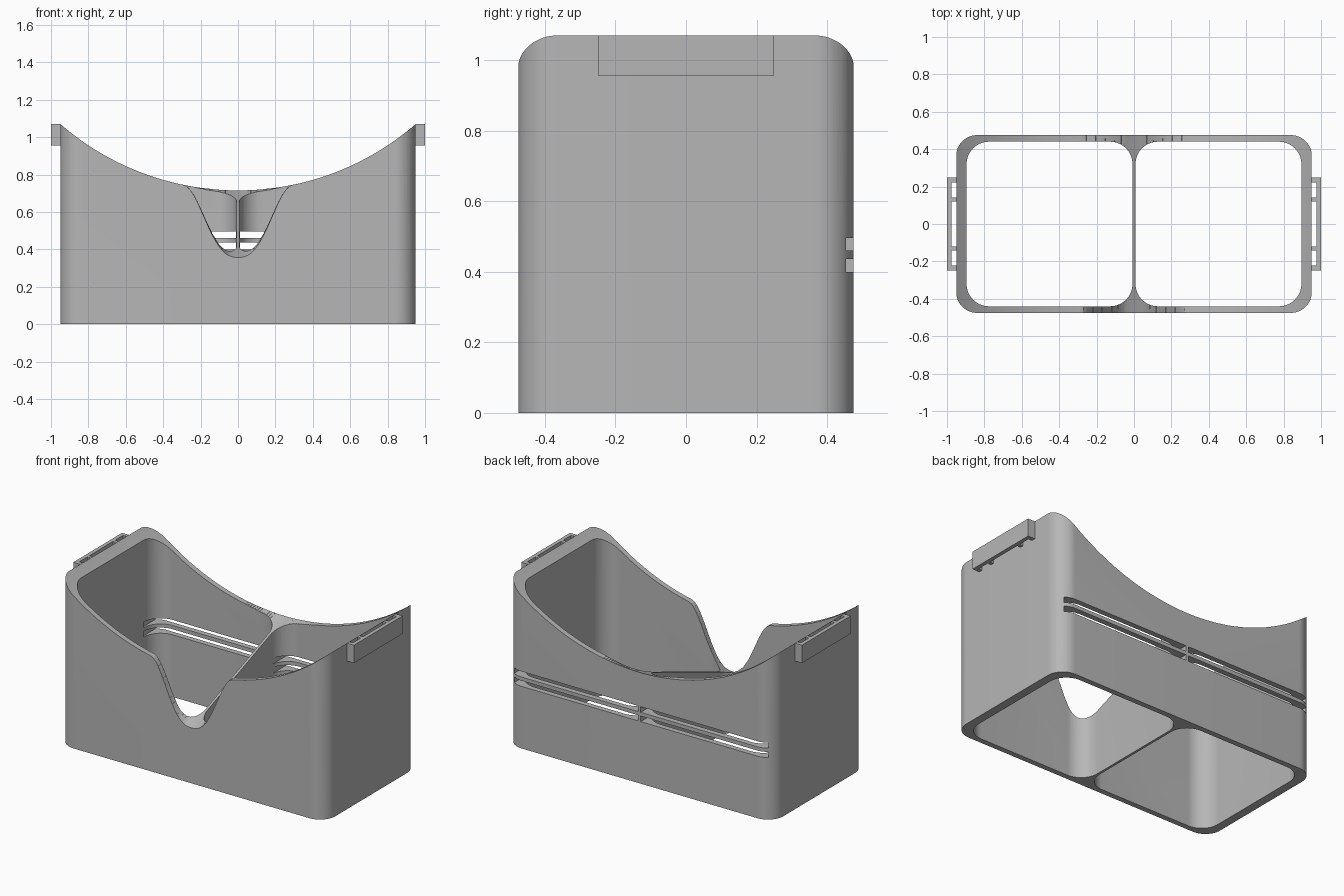
import bpy
import bmesh
import math

cube = bpy.data.objects.get("Cube")
if cube:
    bpy.data.objects.remove(cube, do_unlink=True)

HALF_X, HALF_Y, TOP = 0.95, 0.475, 1.07
DIP, NOTCH = 0.715, 0.357

grey = bpy.data.materials.new("plain grey")
grey.use_nodes = True
COLOUR = (0.47, 0.47, 0.47, 1)
grey.diffuse_color = COLOUR
grey.node_tree.nodes["Principled BSDF"].inputs["Base Color"].default_value = COLOUR


def make_object(name, bm):
    bmesh.ops.recalc_face_normals(bm, faces=bm.faces)
    mesh = bpy.data.meshes.new(name)
    bm.to_mesh(mesh)
    bm.free()
    mesh.materials.append(grey)
    obj = bpy.data.objects.new(name, mesh)
    bpy.context.collection.objects.link(obj)
    return obj


def rounded_prism(name, x0, x1, y0, y1, z0, z1, r, steps=16):
    """Upright prism with rounded corners."""
    bm = bmesh.new()
    centres = [(x1 - r, y1 - r), (x0 + r, y1 - r), (x0 + r, y0 + r), (x1 - r, y0 + r)]
    ring = []
    for q, (cx, cy) in enumerate(centres):
        for i in range(steps + 1):
            a = math.pi / 2 * (q + i / steps)
            ring.append(bm.verts.new((cx + r * math.cos(a), cy + r * math.sin(a), z0)))
    base = bm.faces.new(ring)
    up = bmesh.ops.extrude_face_region(bm, geom=[base])["geom"]
    bmesh.ops.translate(bm, vec=(0, 0, z1 - z0),
                        verts=[g for g in up if isinstance(g, bmesh.types.BMVert)])
    return make_object(name, bm)


def add_box(bm, x0, x1, y0, y1, z0, z1):
    verts = bmesh.ops.create_cube(bm, size=1)["verts"]
    bmesh.ops.scale(bm, vec=(x1 - x0, y1 - y0, z1 - z0), verts=verts)
    bmesh.ops.translate(bm, vec=((x0 + x1) / 2, (y0 + y1) / 2, (z0 + z1) / 2), verts=verts)


def rim_height(x, y):
    """Circular dip, with a bell-shaped notch that fades out towards the back."""
    sag = TOP - DIP
    radius = (HALF_X ** 2 + sag ** 2) / (2 * sag)
    arc = DIP + radius - math.sqrt(radius ** 2 - x ** 2)
    u = min(1, abs(x) / 0.29) ** 1.3
    bell = (DIP - NOTCH) * (0.5 + 0.5 * math.cos(math.pi * u))
    return arc - bell * (HALF_Y - y) / (2 * HALF_Y)


def rim_cutter():
    bm = bmesh.new()
    n, reach, lid = 120, 1.02, 1.6
    rows = []
    for i in range(n + 1):
        x = reach * (2 * i / n - 1)
        rows.append([bm.verts.new((x, y, z)) for y, z in (
            (-0.5, rim_height(x, -0.5)), (0.5, rim_height(x, 0.5)), (0.5, lid), (-0.5, lid))])
    for a, b in zip(rows, rows[1:]):
        for j in range(4):
            k = (j + 1) % 4
            bm.faces.new((a[j], a[k], b[k], b[j]))
    bm.faces.new(rows[0])
    bm.faces.new(rows[-1])
    bmesh.ops.triangulate(bm, faces=bm.faces)
    return make_object("rim_cutter", bm)


def cut(target, cutter):
    cutter.hide_render = True
    mod = target.modifiers.new("cut", "BOOLEAN")
    mod.operation = "DIFFERENCE"
    mod.solver = "EXACT"
    mod.object = cutter
    bpy.context.view_layer.objects.active = target
    bpy.ops.object.modifier_apply(modifier=mod.name)
    bpy.data.objects.remove(cutter, do_unlink=True)


# Body shell with two open cells
body = rounded_prism("body", -HALF_X, HALF_X, -HALF_Y, HALF_Y, 0, TOP + 0.05, 0.11)
for x0, x1 in ((0.008, 0.895), (-0.895, -0.008)):
    cut(body, rounded_prism("cell_cutter", x0, x1, -0.44, 0.44, -0.1, 1.3, 0.12))

# Curved rim and front notch
cut(body, rim_cutter())

# Two strap slots per cell through the back wall
slots = bmesh.new()
for x0, x1 in ((0.01, 0.905), (-0.905, -0.01)):
    for z0 in (0.40, 0.46):
        add_box(slots, x0, x1, 0.315, 0.55, z0, z0 + 0.036)
cut(body, make_object("slot_cutter", slots))

bpy.ops.object.select_all(action="DESELECT")
body.select_set(True)
bpy.context.view_layer.objects.active = body
bpy.ops.object.shade_smooth_by_angle(angle=math.radians(30))

# Side clips: an outer plate held off the wall by four ribs
for side, name in ((1, "left_clip"), (-1, "right_clip")):
    clip = bmesh.new()
    spans = [(0.975, 1.0, -0.248, 0.248)]
    for s in (1, -1):
        for near, far in ((0.12, 0.142), (0.222, 0.248)):
            spans.append((HALF_X, 0.975, *sorted((s * near, s * far))))
    for x0, x1, y0, y1 in spans:
        xa, xb = sorted((side * x0, side * x1))
        add_box(clip, xa, xb, y0, y1, 0.955, TOP)
    make_object(name, clip)
